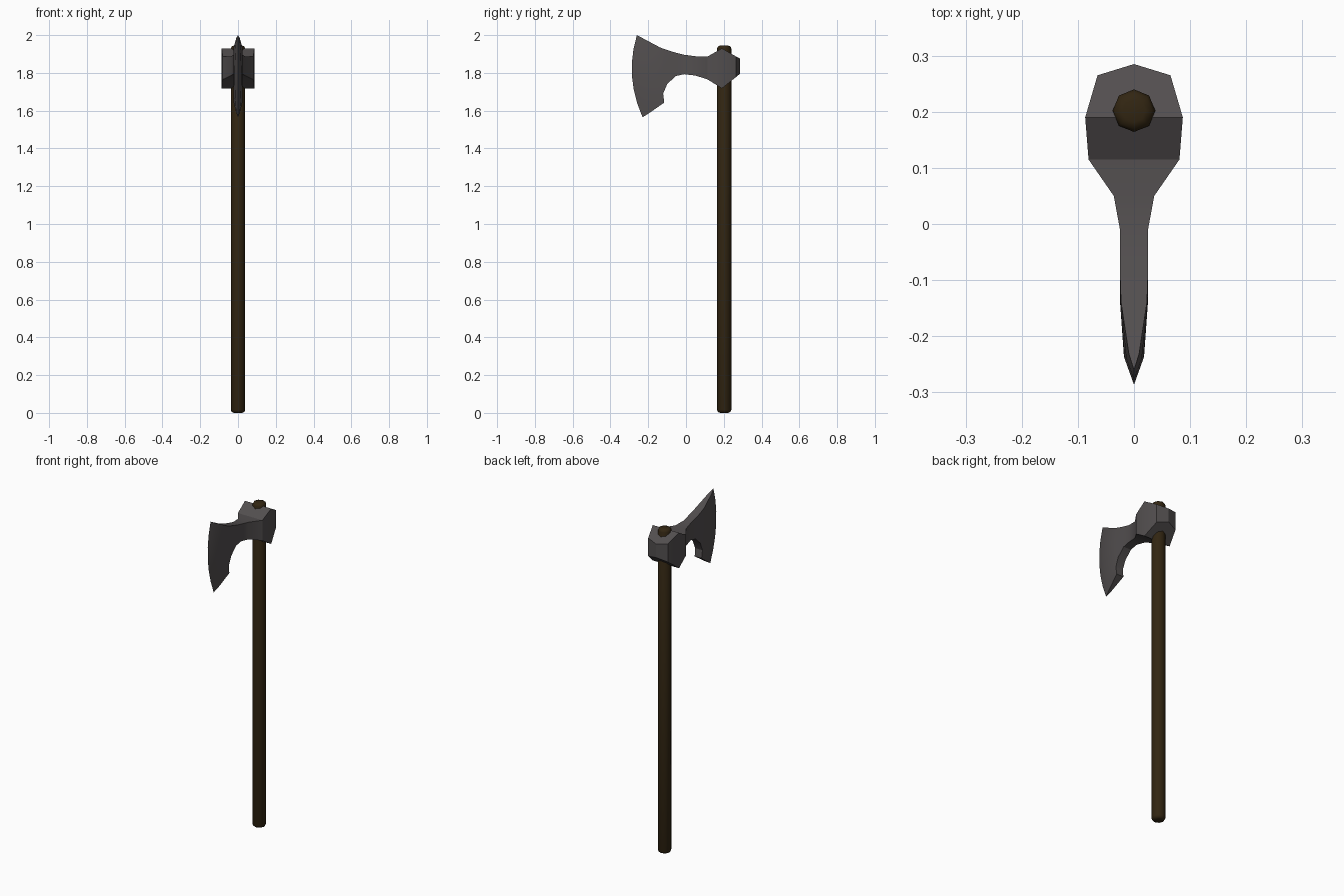
import bpy, bmesh, math

if "Cube" in bpy.data.objects:
    bpy.data.objects.remove(bpy.data.objects["Cube"])


def material(name, rgb):
    m = bpy.data.materials.new(name)
    m.diffuse_color = (*rgb, 1)
    m.use_nodes = True
    m.node_tree.nodes["Principled BSDF"].inputs["Base Color"].default_value = m.diffuse_color
    return m


def finish(bm, name, mat, angle):
    bmesh.ops.recalc_face_normals(bm, faces=bm.faces)
    me = bpy.data.meshes.new(name)
    bm.to_mesh(me)
    bm.free()
    ob = bpy.data.objects.new(name, me)
    bpy.context.collection.objects.link(ob)
    me.materials.append(mat)
    bpy.ops.object.select_all(action='DESELECT')
    bpy.context.view_layer.objects.active = ob
    ob.select_set(True)
    bpy.ops.object.shade_smooth_by_angle(angle=math.radians(angle))
    return ob


steel = material("dark steel", (0.085, 0.077, 0.078))
wood = material("dark wood", (0.032, 0.019, 0.006))

# Handle: eight-sided shaft with chamfered ends
bm = bmesh.new()
bmesh.ops.create_cone(bm, cap_ends=True, segments=8, radius1=0.038, radius2=0.038, depth=1.945)
bmesh.ops.translate(bm, verts=bm.verts, vec=(0, 0.202, 0.9775))
rims = [e for e in bm.edges if abs(e.verts[0].co.z - e.verts[1].co.z) < 0.01]
bmesh.ops.bevel(bm, geom=rims, offset=0.016, segments=2, profile=0.5, affect='EDGES')
low = min(v.co.z for v in bm.verts)
bmesh.ops.translate(bm, verts=bm.verts, vec=(0, 0, -low))
finish(bm, "handle", wood, 50)

# Axe head: loft of cross-sections from the cutting edge to the back
# top y, top z, bottom y, bottom z, bow in y, half width at ends, half width in middle
stations = [
    (-0.260, 2.000, -0.230, 1.565, -0.041, 0.000, 0.000),
    (-0.232, 1.985, -0.195, 1.587, -0.022, 0.009, 0.018),
    (-0.140, 1.936, -0.115, 1.643, -0.010, 0.023, 0.025),
    (-0.115, 1.926, -0.121, 1.690, 0.000, 0.024, 0.025),
    (-0.085, 1.916, -0.100, 1.740, 0.000, 0.025, 0.025),
    (-0.050, 1.906, -0.055, 1.783, 0.000, 0.025, 0.025),
    (-0.010, 1.896, -0.010, 1.793, 0.000, 0.025, 0.025),
    (0.050, 1.888, 0.050, 1.786, 0.000, 0.036, 0.036),
    (0.115, 1.887, 0.115, 1.765, 0.000, 0.081, 0.081),
    (0.190, 1.930, 0.190, 1.718, 0.000, 0.087, 0.087),
    (0.265, 1.887, 0.265, 1.778, 0.000, 0.065, 0.065),
    (0.285, 1.876, 0.285, 1.795, 0.000, 0.000, 0.000),
]
ROWS = 6
bm = bmesh.new()
rings = []
for ty, tz, by, bz, bow, we, wm in stations:
    sides = {1: [], -1: []}
    for s in sides:
        for i in range(ROWS + 1):
            t = i / ROWS
            k = 4 * t * (1 - t)
            co = (s * (we + (wm - we) * k), ty + (by - ty) * t + bow * k, tz + (bz - tz) * t)
            sides[s].append(bm.verts.new(co))
    rings.append(sides[1] + sides[-1][::-1])
for a, b in zip(rings, rings[1:]):
    n = len(a)
    for i in range(n):
        j = (i + 1) % n
        bm.faces.new((a[i], a[j], b[j], b[i]))
bmesh.ops.remove_doubles(bm, verts=bm.verts, dist=0.0005)
finish(bm, "axe_head", steel, 28)
